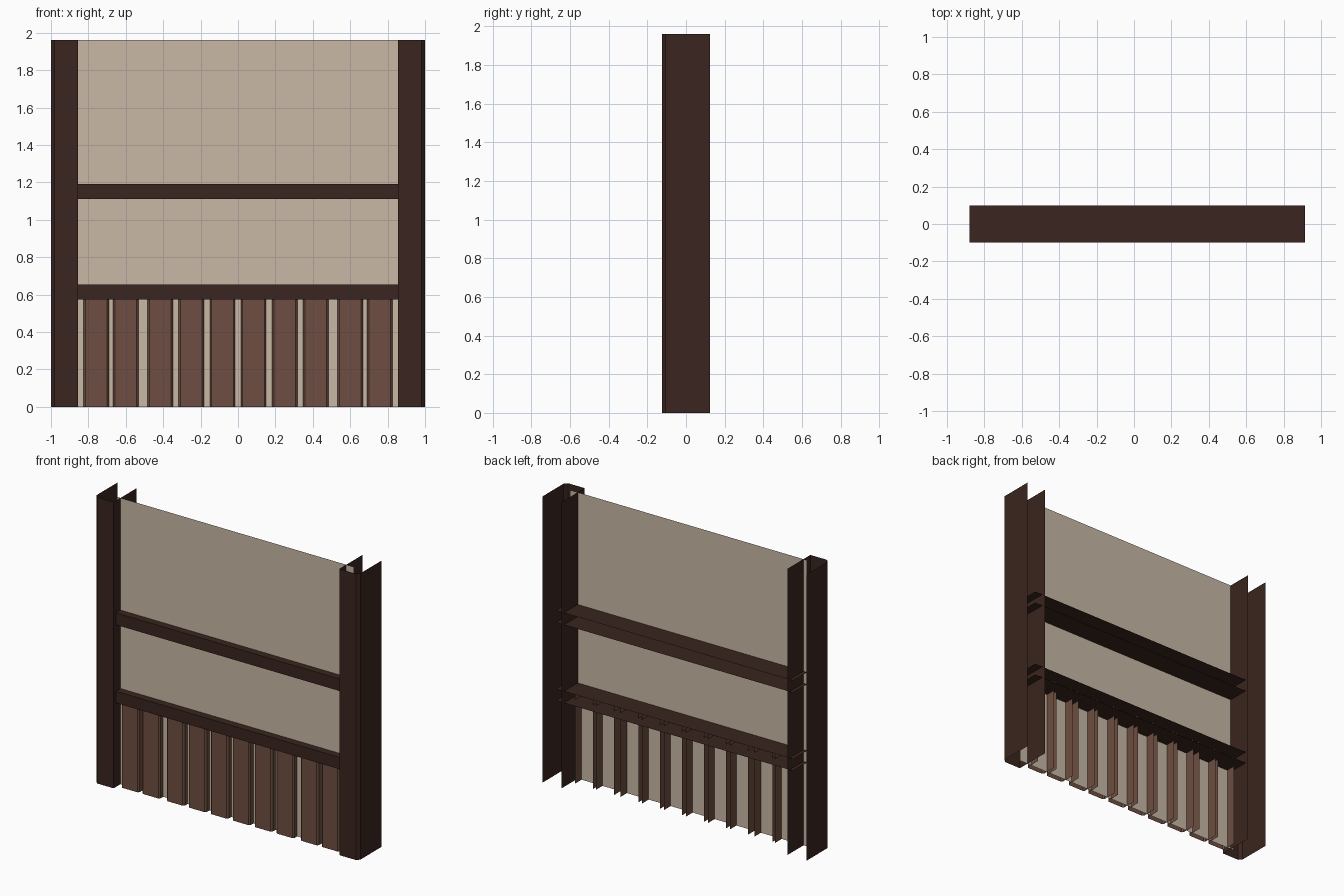
import bpy

if "Cube" in bpy.data.objects:
    bpy.data.objects.remove(bpy.data.objects["Cube"])


def material(name, color):
    m = bpy.data.materials.new(name)
    m.diffuse_color = (*color, 1)
    m.use_nodes = True
    m.node_tree.nodes["Principled BSDF"].inputs["Base Color"].default_value = m.diffuse_color
    return m


dark_wood = material("dark_wood", (0.042, 0.018, 0.013))
plank_wood = material("plank_wood", (0.155, 0.076, 0.052))
plaster = material("plaster", (0.58, 0.48, 0.38))


def sheet(name, start, end, mat):
    """Open shell: joins two matching rows of points with quads."""
    n = len(start)
    faces = [(i, i + 1, n + i + 1, n + i) for i in range(n - 1)]
    mesh = bpy.data.meshes.new(name)
    mesh.from_pydata(start + end, [], faces)
    mesh.materials.append(mat)
    obj = bpy.data.objects.new(name, mesh)
    bpy.context.collection.objects.link(obj)
    return obj


def upright(name, profile, height, mat):
    return sheet(name, [(x, y, 0) for x, y in profile],
                 [(x, y, height) for x, y in profile], mat)


X0, X1 = -0.88, 0.915   # span of wall and rails, ends buried in the posts
H = 1.96

# Plaster wall, a single sheet
upright("wall_panel", [(X0, -0.05), (X1, -0.05)], H, plaster)

# End posts: open-backed channels with a chamfered outer corner
post = upright("end_posts", [(-1, 0.125), (-1, -0.105), (-0.98, -0.125),
                             (-0.855, -0.125), (-0.855, 0.125)], H, dark_wood)
post.modifiers.new("mirror", 'MIRROR').use_axis = (True, False, False)

# Horizontal rails: open-backed channels
for name, zb, zt in (("lower_rail", 0.575, 0.655), ("upper_rail", 1.11, 1.192)):
    prof = [(0.1, zt), (-0.1, zt), (-0.1, zb), (0.1, zb)]
    sheet(name, [(X0, y, z) for y, z in prof],
          [(X1, y, z) for y, z in prof], dark_wood)

# Wainscot planks: narrow channels with both front edges chamfered
half, bevel, front, back = 0.068, 0.01, -0.088, 0.02
for i, c in enumerate((0.083, 0.25, 0.415, 0.6, 0.758)):
    for side, s in (("left", -1), ("right", 1)):
        x = s * c
        upright(f"plank_{side}_{i + 1}", [
            (x - half, back), (x - half, front + bevel),
            (x - half + bevel, front), (x + half - bevel, front),
            (x + half, front + bevel), (x + half, back)], 0.65, plank_wood)
